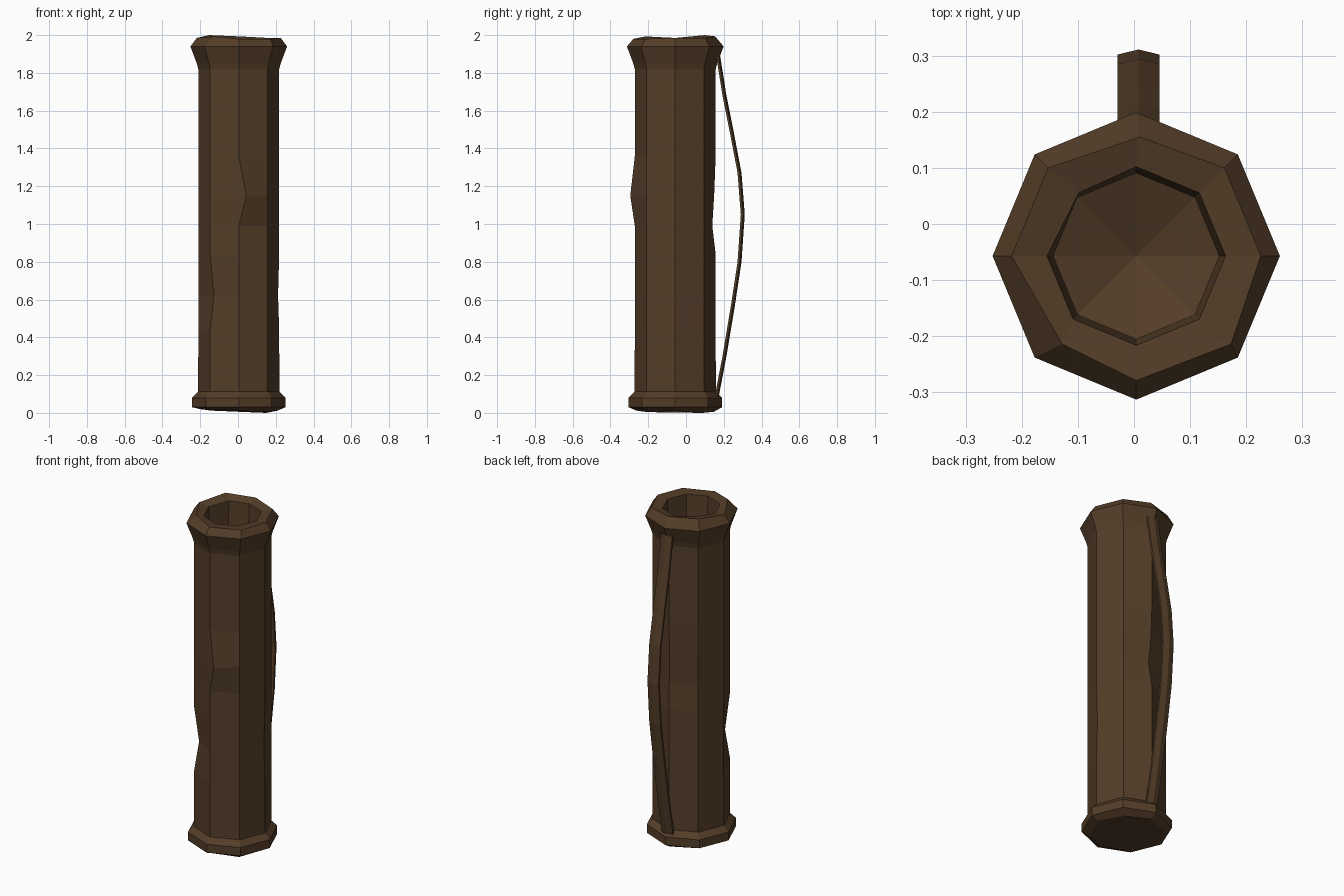
import bpy, bmesh, math

if "Cube" in bpy.data.objects:
    bpy.data.objects.remove(bpy.data.objects["Cube"])

CX, CY, N = 0.004, -0.057, 8


def material(name, rgb):
    m = bpy.data.materials.new(name)
    m.diffuse_color = (*rgb, 1)
    m.use_nodes = True
    m.node_tree.nodes["Principled BSDF"].inputs["Base Color"].default_value = m.diffuse_color
    return m


leather = material("brown_leather", (0.088, 0.047, 0.021))


def finish(name, bm):
    bmesh.ops.recalc_face_normals(bm, faces=bm.faces[:])
    me = bpy.data.meshes.new(name)
    bm.to_mesh(me)
    bm.free()
    me.materials.append(leather)
    ob = bpy.data.objects.new(name, me)
    bpy.context.collection.objects.link(ob)
    return ob


def bridge(bm, a, b):
    n = len(a)
    for i in range(n):
        bm.faces.new((a[i], a[(i + 1) % n], b[(i + 1) % n], b[i]))


# Octagonal tube: (radius, height) from the foot, up over the rim and down inside
profile = [(0.205, 0.012), (0.247, 0.03), (0.247, 0.08), (0.215, 0.112),
           (0.214, 0.44), (0.214, 0.62), (0.214, 0.84), (0.214, 0.99),
           (0.214, 1.15), (0.214, 1.36), (0.214, 1.82), (0.222, 1.85),
           (0.256, 1.94), (0.222, 1.985), (0.159, 1.975), (0.148, 1.78)]
# Hand-made unevenness: (ring, corner) -> offset; corner 0 is +x, 2 back, 6 front
dents = {(8, 6): (0.04, -0.024, 0), (7, 2): (0.01, -0.018, 0),
         (8, 2): (0.0, -0.008, 0), (5, 5): (0.02, 0.02, 0), (5, 0): (-0.006, 0, 0),
         (13, 5): (0.025, 0, 0.008), (13, 7): (0.012, 0, -0.005),
         (13, 2): (0.006, -0.01, 0.008), (13, 3): (0, 0, 0.015),
         (13, 6): (0, 0, -0.005), (14, 3): (0.01, 0, 0.008),
         (0, 1): (0, 0, -0.012), (0, 2): (0, 0, -0.006), (0, 7): (0, 0, -0.008),
         (0, 4): (0, 0, 0.008), (0, 5): (0, 0, 0.006)}
bm = bmesh.new()
rings = []
for k, (r, z) in enumerate(profile):
    ring = []
    for i in range(N):
        a = math.tau * i / N
        dx, dy, dz = dents.get((k, i), (0, 0, 0))
        ring.append(bm.verts.new((CX + r * math.cos(a) + dx,
                                  CY + r * math.sin(a) + dy, z + dz)))
    rings.append(ring)
for a, b in zip(rings, rings[1:]):
    bridge(bm, a, b)
bm.faces.new(rings[0])
# Dished inner floor
centre = bm.verts.new((CX, CY, 1.72))
for i in range(N):
    bm.faces.new((rings[-1][i], rings[-1][(i + 1) % N], centre))
finish("quiver_tube", bm)

# Bowed carrying strap with a slightly ridged outer face
path = [(0.165, 0.09), (0.205, 0.30), (0.25, 0.57), (0.285, 0.80), (0.302, 1.05),
        (0.285, 1.27), (0.245, 1.48), (0.205, 1.68), (0.172, 1.89)]
section = [(-0.037, 0.0), (0, 0.009), (0.037, 0.0),
           (0.037, -0.012), (0, -0.007), (-0.037, -0.012)]
bm = bmesh.new()
loops = [[bm.verts.new((0.008 + x, y + d, z)) for x, d in section] for y, z in path]
for a, b in zip(loops, loops[1:]):
    bridge(bm, a, b)
bm.faces.new(loops[0])
bm.faces.new(loops[-1])
finish("strap", bm)
